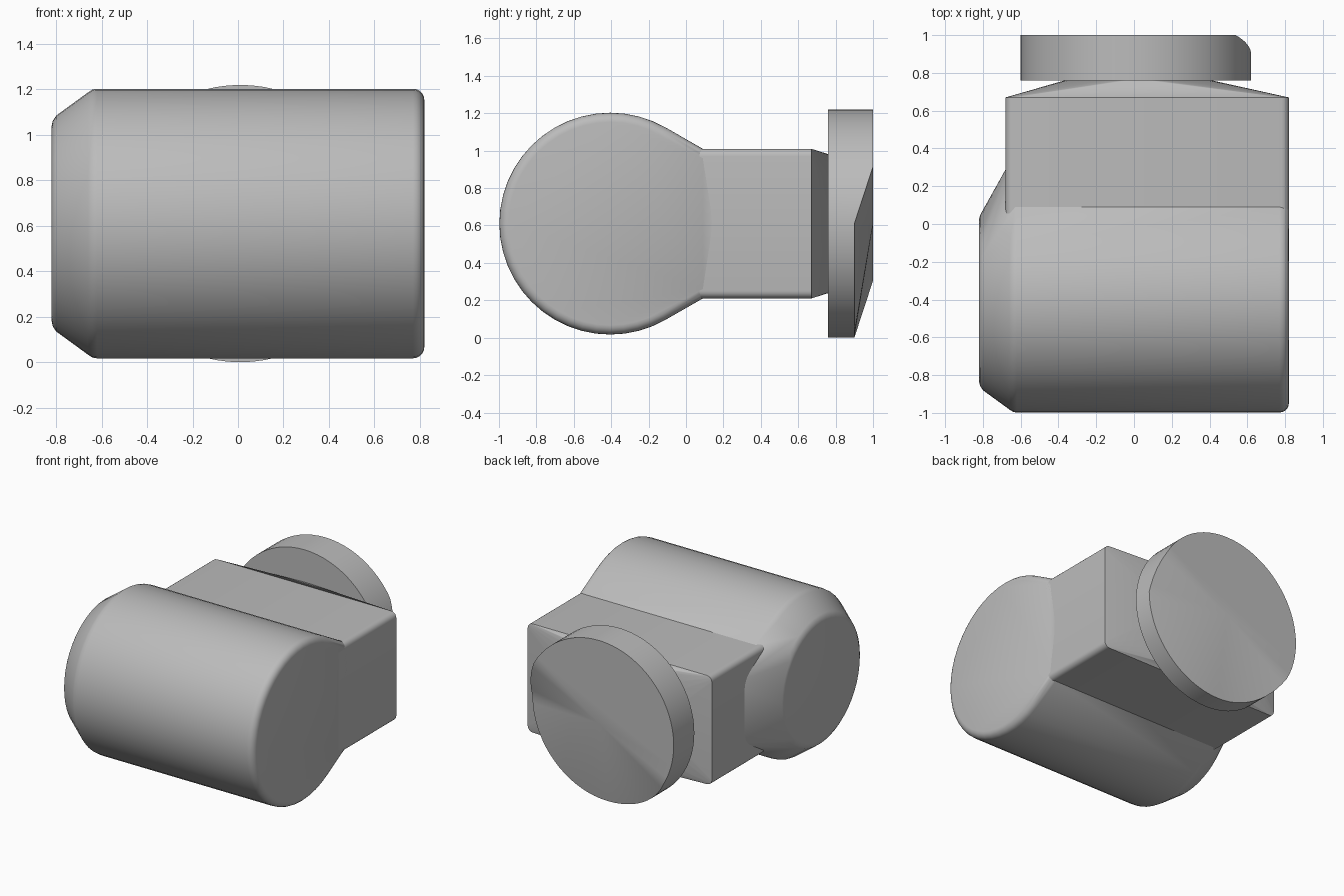
import bpy, bmesh
from math import cos, sin, pi, radians

if "Cube" in bpy.data.objects:
    bpy.data.objects.remove(bpy.data.objects["Cube"])

grey = bpy.data.materials.new("mid_grey")
grey.use_nodes = True
grey.diffuse_color = (0.5, 0.5, 0.5, 1)
grey.node_tree.nodes["Principled BSDF"].inputs["Base Color"].default_value = (0.5, 0.5, 0.5, 1)

MID = 0.61        # height of the common axis
DRUM_Y = -0.405   # drum axis
SIDES = 48


def finish(name, bm):
    bmesh.ops.recalc_face_normals(bm, faces=bm.faces)
    mesh = bpy.data.meshes.new(name)
    bm.to_mesh(mesh)
    bm.free()
    mesh.materials.append(grey)
    obj = bpy.data.objects.new(name, mesh)
    bpy.context.collection.objects.link(obj)
    bpy.ops.object.select_all(action='DESELECT')
    obj.select_set(True)
    bpy.context.view_layer.objects.active = obj
    bpy.ops.object.shade_smooth_by_angle(angle=radians(32))
    return obj


def hull(name, points):
    """Convex solid around the points, with flat areas merged."""
    bm = bmesh.new()
    for p in points:
        bm.verts.new(p)
    bmesh.ops.convex_hull(bm, input=bm.verts)
    bmesh.ops.delete(bm, geom=[v for v in bm.verts if not v.link_faces], context='VERTS')
    bmesh.ops.dissolve_limit(bm, angle_limit=radians(0.5), verts=bm.verts, edges=bm.edges)
    return finish(name, bm)


def ring(x, r):
    return [(x, DRUM_Y + r * cos(2 * pi * i / SIDES), MID + r * sin(2 * pi * i / SIDES))
            for i in range(SIDES)]


# Drum: rounded right rim, chamfered left end, wedge towards the block
drum = []
for x, r in ((-0.82, 0.43), (-0.815, 0.452), (-0.8, 0.475), (-0.66, 0.577), (-0.64, 0.59), (-0.62, 0.593)):
    drum += ring(x, r)
for s in (-1, 1):
    drum += [(-0.63, 0.09, MID + s * 0.4), (-0.63, 0.378, MID + s * 0.22)]
R = 0.05
for i in range(6):
    a = i * pi / 10
    inset = R * (1 - cos(a))
    x = 0.82 - R + R * sin(a)
    drum += ring(x, 0.593 - inset)
    drum += [(x, 0.09, MID + s * (0.4 - inset)) for s in (-1, 1)]
hull("drum", drum)

# Block: box section with rounded long edges
block = []
r = 0.04
for y in (0.0, 0.67):
    for sx, cx in ((-1, -0.68 + r), (1, 0.82 - r)):
        for sz in (-1, 1):
            for i in range(6):
                a = i * pi / 10
                block.append((cx + sx * r * cos(a), y, MID + sz * (0.4 - r + r * sin(a))))
hull("block", block)

# Flange: tapers from the block's rear face to a round neck
rear = [p for p in block if p[1] > 0.5]
neck = [(0.02 + 0.37 * cos(2 * pi * i / SIDES), 0.765, MID + 0.37 * sin(2 * pi * i / SIDES))
        for i in range(SIDES)]
hull("flange", rear + neck)

# Rear disc: the lower half of its back face slopes forward from a tilted diameter
bm = bmesh.new()
RAD, CX = 0.61, 0.01
front, back = [], []
for i in range(72):
    deg = 30 - i * 5
    px, pz = RAD * cos(radians(deg)), RAD * sin(radians(deg))
    if deg > 0:
        y = 0.9 + 0.1 * pz / (RAD / 2)
    elif deg >= -90:
        y = 0.9
    elif deg > -150:
        y = 0.9 + 0.1 * (pz + RAD) / (RAD / 2)
    else:
        y = 1.0
    front.append(bm.verts.new((CX + px, 0.76, MID + pz)))
    back.append(bm.verts.new((CX + px, y, MID + pz)))
centre = bm.verts.new((CX, 1.0, MID))
bm.faces.new(front)
for i in range(72):
    j = (i + 1) % 72
    bm.faces.new((front[i], front[j], back[j], back[i]))
    if i < 36:
        bm.faces.new((back[i], back[j], centre))
bm.faces.new(back[36:] + [back[0], centre])
finish("rear_disc", bm)
